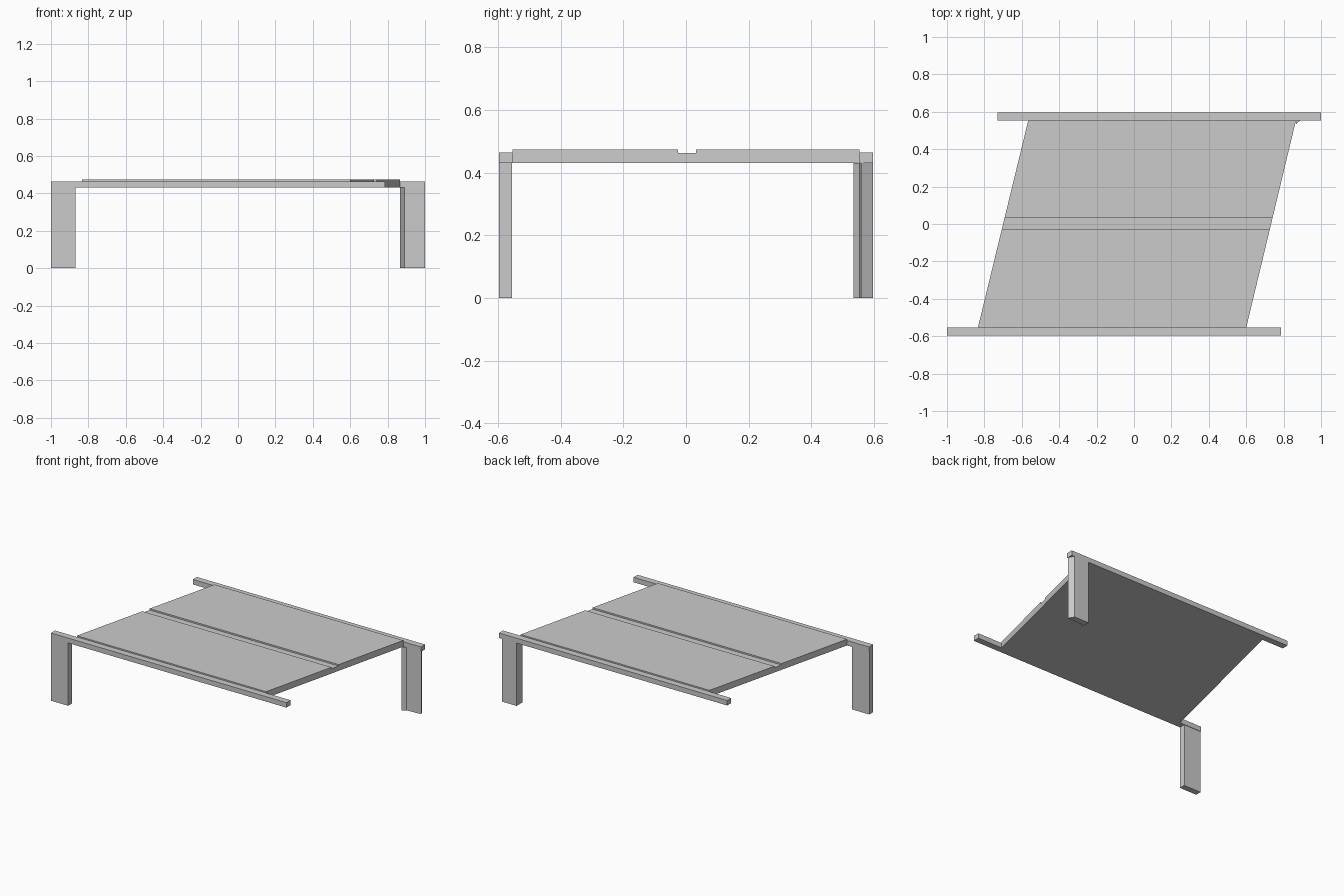
import bpy, bmesh

if "Cube" in bpy.data.objects:
    bpy.data.objects.remove(bpy.data.objects["Cube"])


def prism(name, outline, z0, z1):
    """Extrude a flat plan outline from z0 up to z1."""
    bm = bmesh.new()
    face = bm.faces.new([bm.verts.new((x, y, z0)) for x, y in outline])
    top = bmesh.ops.extrude_face_region(bm, geom=[face])["geom"]
    verts = [v for v in top if isinstance(v, bmesh.types.BMVert)]
    bmesh.ops.translate(bm, verts=verts, vec=(0, 0, z1 - z0))
    bmesh.ops.recalc_face_normals(bm, faces=bm.faces)
    mesh = bpy.data.meshes.new(name)
    bm.to_mesh(mesh)
    bm.free()
    obj = bpy.data.objects.new(name, mesh)
    bpy.context.collection.objects.link(obj)
    return obj


def rect(x0, x1, y0, y1):
    return [(x0, y0), (x1, y0), (x1, y1), (x0, y1)]


def skewed(y0, y1):
    """Slanted-end strip of the deck between two depths."""
    def left(y):
        return -0.7 + 0.243 * y

    def right(y):
        return 0.733 + 0.24 * y
    return [(left(y0), y0), (right(y0), y0), (right(y1), y1), (left(y1), y1)]


DECK_Z, RAIL_Z, PANEL_Z = 0.43, 0.464, 0.473

# Slanted deck with two raised panels and a central groove
prism("deck", skewed(-0.553, 0.553), DECK_Z, RAIL_Z - 0.001)
prism("front_panel", skewed(-0.553, -0.026), RAIL_Z - 0.001, PANEL_Z)
prism("back_panel", skewed(0.032, 0.553), RAIL_Z - 0.001, PANEL_Z)

# Offset rails along both long edges
prism("front_rail", rect(-1.0, 0.785, -0.597, -0.553), DECK_Z, RAIL_Z)
prism("back_rail", rect(-0.73, 1.0, 0.553, 0.597), DECK_Z, RAIL_Z)

# One leg at each outer rail end; the back one has angled corners
prism("front_leg", rect(-1.0, -0.87, -0.597, -0.556), 0, DECK_Z)
prism("back_leg", [(0.866, 0.534), (0.89, 0.554), (1.0, 0.559),
                   (0.977, 0.597), (0.866, 0.597)], 0, DECK_Z)
